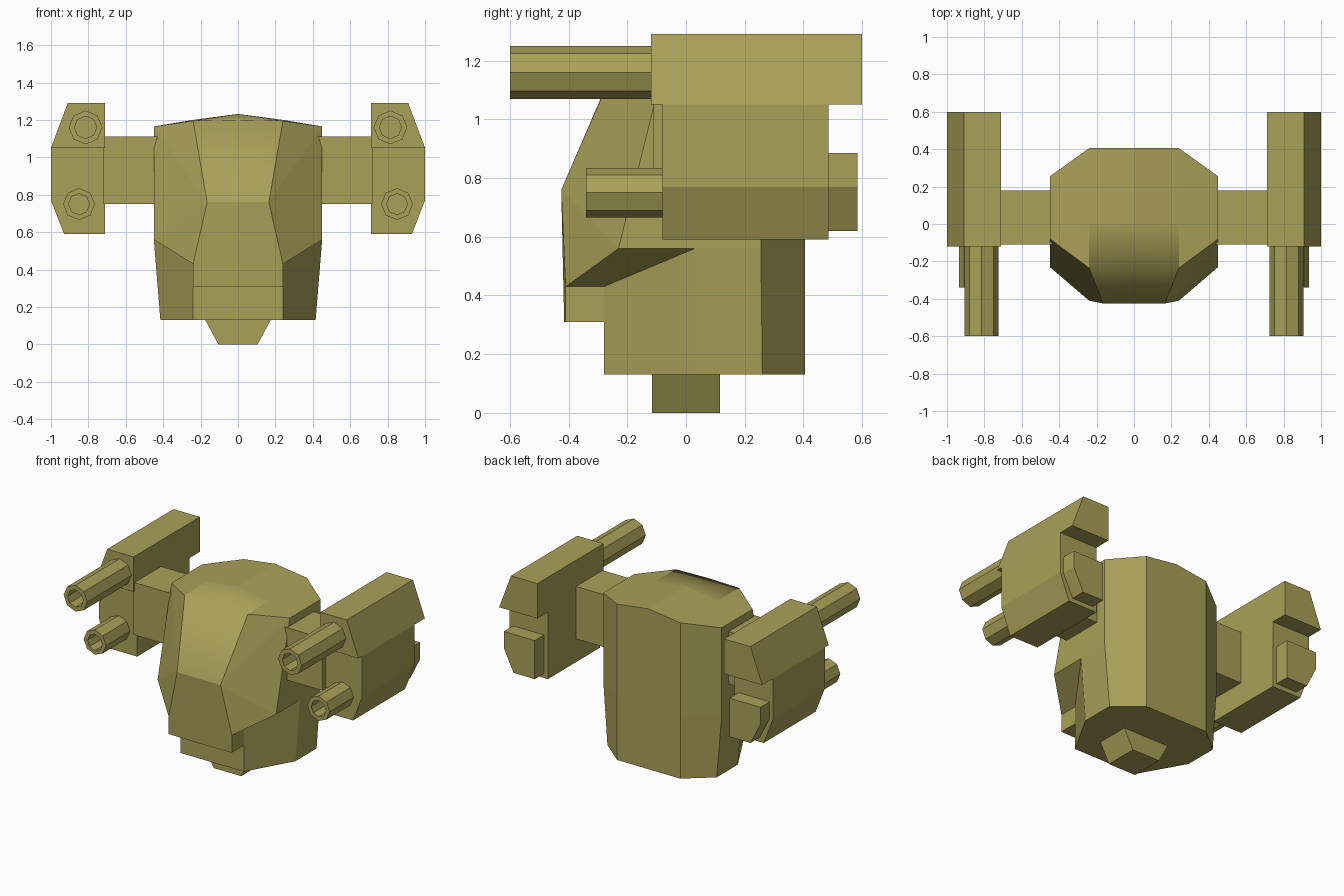
import bpy, bmesh, math
from mathutils import Matrix

if "Cube" in bpy.data.objects:
    bpy.data.objects.remove(bpy.data.objects["Cube"])

khaki = bpy.data.materials.new("khaki")
khaki.diffuse_color = (0.40, 0.355, 0.098, 1)
khaki.use_nodes = True
khaki.node_tree.nodes["Principled BSDF"].inputs["Base Color"].default_value = khaki.diffuse_color


def finish(name, bm):
    """Turn a bmesh into a coloured object."""
    bmesh.ops.recalc_face_normals(bm, faces=bm.faces)
    me = bpy.data.meshes.new(name)
    bm.to_mesh(me)
    bm.free()
    me.materials.append(khaki)
    ob = bpy.data.objects.new(name, me)
    bpy.context.collection.objects.link(ob)
    return ob


def prism(name, profile, y0, y1, side=1):
    """Extrude an (x, z) profile along y; side=-1 mirrors it."""
    bm = bmesh.new()
    a = [bm.verts.new((side * x, y0, z)) for x, z in profile]
    b = [bm.verts.new((side * x, y1, z)) for x, z in profile]
    bm.faces.new(a)
    bm.faces.new(b)
    n = len(a)
    for i in range(n):
        j = (i + 1) % n
        bm.faces.new((a[i], a[j], b[j], b[i]))
    return finish(name, bm)


def barrel(name, x, z, r, y0, y1, bore=0.2):
    """Eight-sided hollow gun barrel pointing to -y."""
    bm = bmesh.new()
    rings = []
    for rad, y in ((r, y1), (r, y0), (r * 0.66, y0), (r * 0.66, y0 + bore)):
        rings.append([bm.verts.new((x + rad * math.cos(k * math.pi / 4), y,
                                    z + rad * math.sin(k * math.pi / 4)))
                      for k in range(8)])
    for p, q in zip(rings, rings[1:]):
        for k in range(8):
            j = (k + 1) % 8
            bm.faces.new((p[k], p[j], q[j], q[k]))
    bm.faces.new(rings[0])
    bm.faces.new(rings[-1])
    return finish(name, bm)


# Armoured body: key points of the right half, mirrored across x = 0
P = {
    # top
    "top_back_mid": (0, .405, 1.232), "top_back": (.24, .405, 1.2),
    "top_back_side": (.45, .255, 1.165), "top_front_side": (.45, -.08, 1.165),
    "crown_mid": (0, 0, 1.232), "crown": (.24, 0, 1.2),
    "brow_mid": (0, -.235, 1.2), "brow": (.24, -.235, 1.195),
    # face plate and cheek
    "nose_mid": (0, -.425, .76), "nose": (.165, -.425, .76),
    "jaw": (.24, -.41, .43), "cheek": (.45, -.23, .56),
    "chin_mid": (0, -.415, .31), "chin": (.24, -.41, .31),
    "chin_in_mid": (0, -.28, .31), "chin_in": (.24, -.28, .31),
    "jaw_in": (.24, -.28, .43), "cheek_in": (.45, .03, .56),
    # waist and base
    "waist_side": (.45, .255, .56), "waist_back": (.24, .405, .56),
    "waist_back_mid": (0, .405, .56),
    "base_front_mid": (0, -.28, .13), "base_front": (.24, -.28, .13),
    "base_side": (.415, .03, .13), "base_back_side": (.415, .26, .13),
    "base_back": (.24, .405, .13), "base_back_mid": (0, .405, .13),
}
SMOOTH = ["crown_mid crown brow brow_mid", "brow_mid brow nose nose_mid"]
FLAT = [
    "top_back_mid top_back crown crown_mid",
    "top_back top_back_side crown", "top_back_side top_front_side crown",
    "crown top_front_side brow",
    "brow top_front_side nose", "top_front_side cheek nose", "nose cheek jaw",
    "nose_mid nose jaw chin chin_mid", "chin_mid chin chin_in chin_in_mid",
    "chin jaw jaw_in chin_in", "jaw cheek cheek_in jaw_in",
    "top_front_side top_back_side waist_side cheek_in cheek",
    "top_back_side top_back waist_back waist_side",
    "top_back top_back_mid waist_back_mid waist_back",
    "chin_in_mid chin_in base_front base_front_mid",
    "chin_in jaw_in cheek_in base_side base_front",
    "cheek_in waist_side base_back_side base_side",
    "waist_side waist_back base_back base_back_side",
    "waist_back waist_back_mid base_back_mid base_back",
    "base_front_mid base_front base_side base_back_side base_back base_back_mid",
]
bm = bmesh.new()
right = {k: bm.verts.new(p) for k, p in P.items()}
left = {k: right[k] if p[0] == 0 else bm.verts.new((-p[0], p[1], p[2]))
        for k, p in P.items()}
for half in (right, left):
    for names in SMOOTH + FLAT:
        face = bm.faces.new([half[n] for n in names.split()])
        face.smooth = names in SMOOTH
finish("body", bm)

# Neck peg underneath
prism("neck_peg", [(-.18, .14), (.18, .14), (.105, 0), (-.105, 0)], -.115, .115)

# Arms, gun pods and barrels on both sides
for side, tag in ((1, "right"), (-1, "left")):
    prism(tag + "_arm", [(.40, .75), (.72, .75), (.72, 1.11), (.40, 1.11)],
          -.11, .18, side)
    prism(tag + "_upper_pod", [(.71, 1.05), (1, 1.05), (.91, 1.29), (.71, 1.29)],
          -.12, .60, side)
    prism(tag + "_lower_pod", [(.71, .59), (.93, .59), (1, .77), (1, 1.05), (.71, 1.05)],
          -.08, .485, side)
    prism(tag + "_rear_box", [(.74, .62), (.90, .62), (.975, .77), (.975, .885), (.74, .885)],
          .48, .585, side)
    barrel(tag + "_upper_barrel", side * .815, 1.16, .09, -.60, -.11)
    barrel(tag + "_lower_barrel", side * .85, .75, .085, -.34, -.07)
